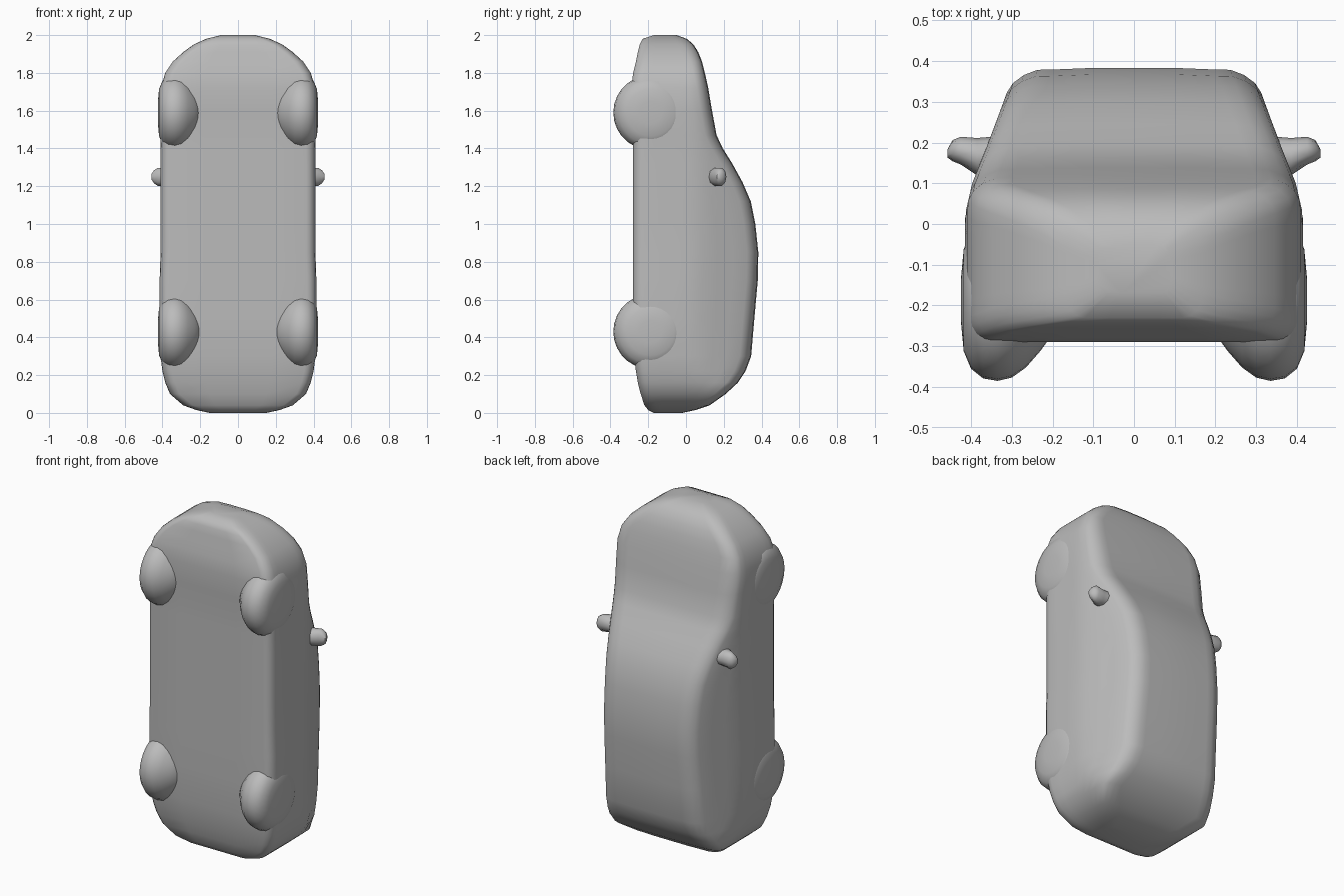
import bpy, bmesh, math

if "Cube" in bpy.data.objects:
    bpy.data.objects.remove(bpy.data.objects["Cube"])

grey = bpy.data.materials.new("clay_grey")
grey.diffuse_color = (0.5, 0.5, 0.5, 1)
grey.use_nodes = True
grey.node_tree.nodes["Principled BSDF"].inputs["Base Color"].default_value = grey.diffuse_color


def finish(bm, name, angle):
    bmesh.ops.recalc_face_normals(bm, faces=bm.faces)
    mesh = bpy.data.meshes.new(name)
    bm.to_mesh(mesh)
    bm.free()
    obj = bpy.data.objects.new(name, mesh)
    bpy.context.collection.objects.link(obj)
    mesh.materials.append(grey)
    bpy.context.view_layer.objects.active = obj
    obj.select_set(True)
    bpy.ops.object.shade_smooth_by_angle(angle=math.radians(angle))
    obj.select_set(False)
    return obj


def bridge(bm, rings):
    for a, b in zip(rings, rings[1:]):
        n = len(a)
        for i in range(n):
            j = (i + 1) % n
            bm.faces.new((a[i], a[j], b[j], b[i]))
    bm.faces.new(rings[0])
    bm.faces.new(rings[-1])


def lerp_table(table, v):
    if v <= table[0][0]:
        return table[0][1]
    for (a, p), (b, q) in zip(table, table[1:]):
        if v <= b:
            return p + (q - p) * (v - a) / (b - a)
    return table[-1][1]


# Car body standing on its tail: height, underside y, roof y, half width
stations = [
    (0.00, -0.17, -0.02, 0.15), (0.015, -0.20, 0.05, 0.22),
    (0.04, -0.22, 0.125, 0.29), (0.10, -0.24, 0.21, 0.36),
    (0.16, -0.255, 0.275, 0.385), (0.22, -0.265, 0.315, 0.40),
    (0.30, -0.275, 0.345, 0.41), (0.50, -0.28, 0.362, 0.415),
    (0.70, -0.28, 0.38, 0.415), (0.85, -0.28, 0.383, 0.41),
    (1.00, -0.28, 0.367, 0.41), (1.12, -0.28, 0.343, 0.41),
    (1.22, -0.28, 0.30, 0.41), (1.32, -0.28, 0.245, 0.41),
    (1.40, -0.28, 0.195, 0.41), (1.47, -0.28, 0.162, 0.412),
    (1.60, -0.285, 0.138, 0.415), (1.72, -0.29, 0.118, 0.41),
    (1.80, -0.28, 0.10, 0.385), (1.86, -0.265, 0.085, 0.345),
    (1.91, -0.255, 0.065, 0.29), (1.95, -0.245, 0.04, 0.235),
    (1.98, -0.23, 0.005, 0.17), (2.00, -0.17, -0.05, 0.09)]
# Widest half width allowed at each y, giving the tapered cabin
taper = [(0.0, 0.42), (0.1, 0.397), (0.2, 0.357), (0.3, 0.32), (0.385, 0.29)]

bm = bmesh.new()
rings = []
for z, y0, y1, w in stations:
    h = y1 - y0
    rb, rt = min(0.06, h * 0.3), min(0.06, h * 0.3)
    bx, tx = min(0.05, w * 0.3), min(0.09, w * 0.35)
    side = []
    for k in range(5):
        a = k * math.pi / 8
        side.append((y0 + rb * (1 - math.cos(a)), bx * (1 - math.sin(a))))
    for k in range(1, 7):
        side.append((y0 + rb + (h - rb - rt) * k / 7, 0))
    for k in range(5):
        a = k * math.pi / 8
        side.append((y1 - rt * (1 - math.sin(a)), tx * (1 - math.cos(a))))
    right = [(min(w, lerp_table(taper, y)) - cut, y) for y, cut in side]
    # Slight crown across the bonnet and roof
    x, y = right[-1]
    right[-1] = (x, y - 0.004)
    top = [(x * f, y) for f in (0.5, 0, -0.5)]
    bottom = [(right[0][0] * f, y0) for f in (-0.5, 0, 0.5)]
    loop = right + top + [(-x, y) for x, y in reversed(right)] + bottom
    rings.append([bm.verts.new((x, y, z)) for x, y in loop])
bridge(bm, rings)
finish(bm, "car_body", 50)

# Wheels: rounded bulges turned about the x axis
profile = [(0.19, 0.07), (0.23, 0.125), (0.265, 0.165), (0.30, 0.19),
           (0.335, 0.198), (0.37, 0.192), (0.40, 0.168), (0.418, 0.125),
           (0.424, 0.06)]
for label, zc in (("rear", 0.43), ("front", 1.59)):
    for name, s in (("left", -1), ("right", 1)):
        bm = bmesh.new()
        rings = []
        for x, r in profile:
            rings.append([bm.verts.new((s * x, -0.187 + r * math.cos(t),
                                        zc + r * math.sin(t)))
                          for t in (i * math.tau / 28 for i in range(28))])
        bridge(bm, rings)
        finish(bm, f"{label}_wheel_{name}", 50)

# Door mirrors: tapered pods on the cabin sides
for name, s in (("left", -1), ("right", 1)):
    bm = bmesh.new()
    rings = []
    for x, y, ry, rz in ((0.34, 0.165, 0.05, 0.045), (0.385, 0.165, 0.046, 0.05),
                         (0.425, 0.18, 0.034, 0.05), (0.445, 0.18, 0.026, 0.036),
                         (0.458, 0.173, 0.010, 0.015)):
        rings.append([bm.verts.new((s * x, y + ry * math.cos(t),
                                    1.25 + rz * math.sin(t)))
                      for t in (i * math.tau / 10 for i in range(10))])
    bridge(bm, rings)
    finish(bm, f"door_mirror_{name}", 40)
